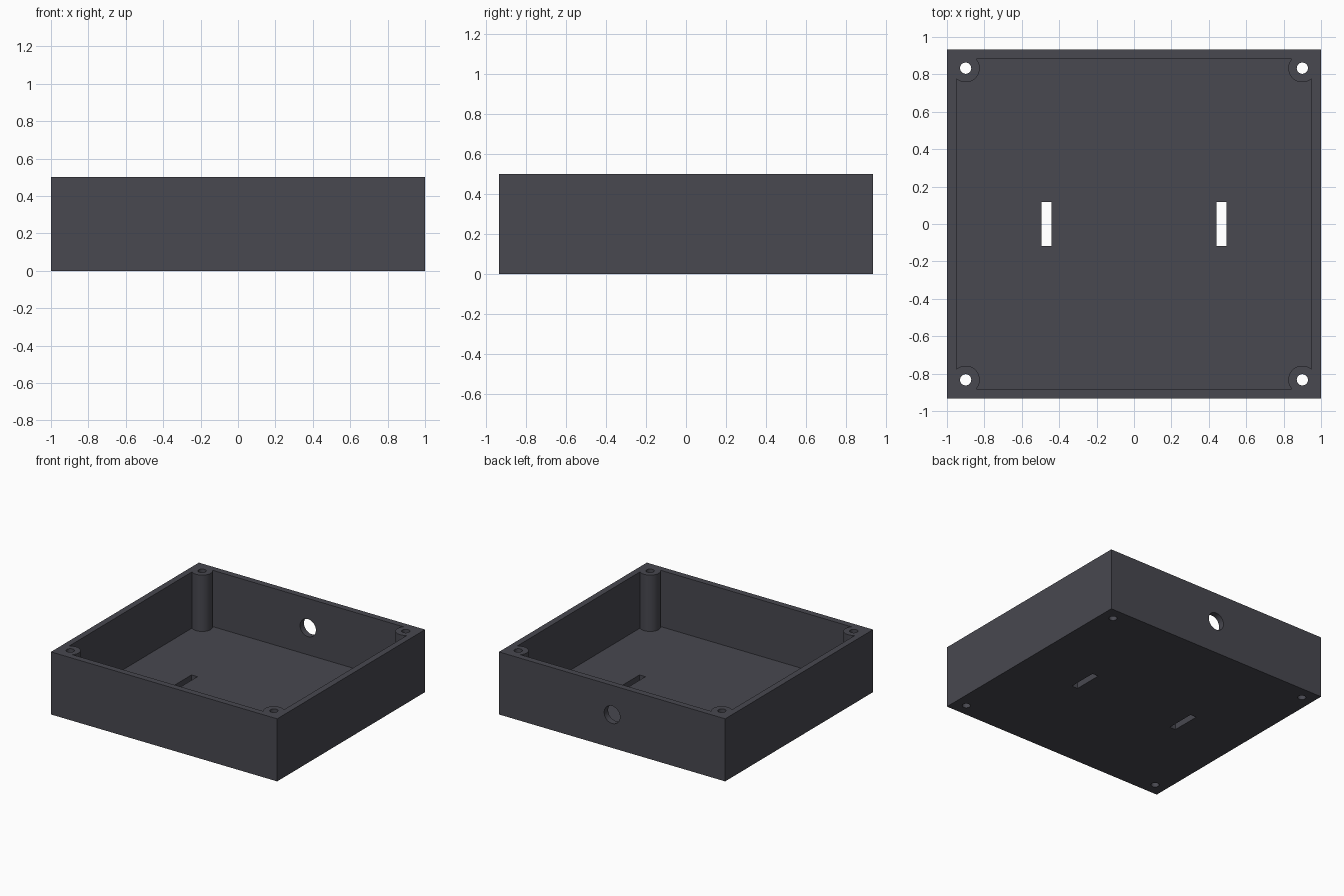
import bpy
import math

cube = bpy.data.objects.get("Cube")
if cube:
    bpy.data.objects.remove(cube, do_unlink=True)

WIDTH, DEPTH, HEIGHT, WALL = 2.0, 1.867, 0.5, 0.05
POST_X, POST_Y = 0.9, 0.833

plastic = bpy.data.materials.new("dark_grey_plastic")
plastic.use_nodes = True
colour = (0.065, 0.065, 0.08, 1)
plastic.diffuse_color = colour
plastic.node_tree.nodes["Principled BSDF"].inputs["Base Color"].default_value = colour


def finish(name):
    obj = bpy.context.object
    obj.name = name
    obj.data.materials.append(plastic)
    return obj


def box(name, size, centre):
    bpy.ops.mesh.primitive_cube_add(size=1, location=centre)
    obj = finish(name)
    obj.scale = size
    bpy.ops.object.transform_apply(location=True, rotation=False, scale=True)
    return obj


def rod(name, radius, length, centre, tilt=0):
    bpy.ops.mesh.primitive_cylinder_add(vertices=48, radius=radius, depth=length,
                                        location=centre, rotation=(tilt, 0, 0))
    return finish(name)


def cut(target, cutter):
    """Subtract the cutter from the target and discard it."""
    mod = target.modifiers.new("cut", "BOOLEAN")
    mod.operation = "DIFFERENCE"
    mod.solver = "EXACT"
    mod.object = cutter
    bpy.context.view_layer.objects.active = target
    bpy.ops.object.modifier_apply(modifier=mod.name)
    bpy.data.objects.remove(cutter, do_unlink=True)


# Open-topped box
enclosure = box("enclosure", (WIDTH, DEPTH, HEIGHT), (0, 0, HEIGHT / 2))
corners = [(sx * POST_X, sy * POST_Y) for sx in (-1, 1) for sy in (-1, 1)]

# Cavity, leaving a round screw post in every corner
cavity = box("cavity", (WIDTH - 2 * WALL, DEPTH - 2 * WALL, 1), (0, 0, WALL + 0.5))
for x, y in corners:
    cut(cavity, rod("screw_post", 0.075, 3, (x, y, 0.5)))
cut(enclosure, cavity)

# Screw holes through the posts and floor
for x, y in corners:
    cut(enclosure, rod("screw_hole", 0.03, 2, (x, y, 0.25)))

# Two slots in the floor
for side in (-1, 1):
    cut(enclosure, box("floor_slot", (0.053, 0.235, 0.4), (side * 0.467, 0, 0)))

# Cable hole in the back wall
cut(enclosure, rod("cable_hole", 0.07, 0.3, (0, DEPTH / 2, 0.265), math.pi / 2))

bpy.ops.object.select_all(action="DESELECT")
enclosure.select_set(True)
bpy.context.view_layer.objects.active = enclosure
bpy.ops.object.shade_smooth_by_angle(angle=math.radians(30))
